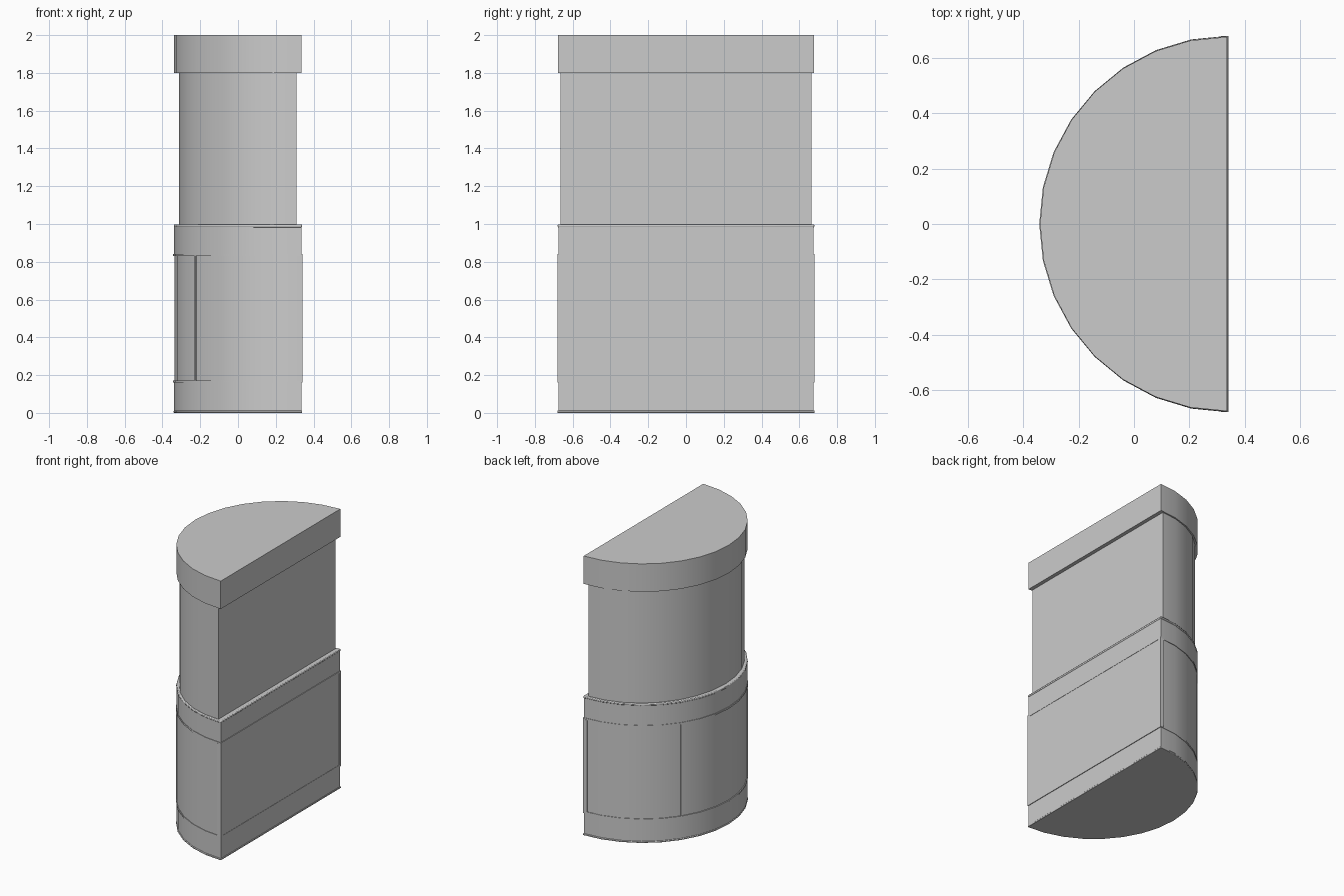
import bpy, bmesh
from math import sin, cos, radians

if "Cube" in bpy.data.objects:
    bpy.data.objects.remove(bpy.data.objects["Cube"])

CX = 0.342   # centre of the half circle, on the flat side
STEP = 11.25


def finish(name, bm, bevel=0):
    bmesh.ops.recalc_face_normals(bm, faces=bm.faces)
    me = bpy.data.meshes.new(name)
    bm.to_mesh(me)
    bm.free()
    ob = bpy.data.objects.new(name, me)
    bpy.context.collection.objects.link(ob)
    if bevel:
        m = ob.modifiers.new("soft_edge", 'BEVEL')
        m.width, m.segments, m.limit_method = bevel, 2, 'ANGLE'
        m.angle_limit = radians(40)
    bpy.context.view_layer.objects.active = ob
    ob.select_set(True)
    bpy.ops.object.shade_smooth_by_angle(angle=radians(30))
    ob.select_set(False)
    return ob


def prism(name, outline, z0, z1, bevel=0):
    bm = bmesh.new()
    face = bm.faces.new([bm.verts.new((x, y, z0)) for x, y in outline])
    top = bmesh.ops.extrude_face_region(bm, geom=[face], use_keep_orig=True)
    verts = [v for v in top['geom'] if isinstance(v, bmesh.types.BMVert)]
    bmesh.ops.translate(bm, vec=(0, 0, z1 - z0), verts=verts)
    return finish(name, bm, bevel)


def arc(rx, ry, cx, a0=-90, a1=90):
    n = max(1, round((a1 - a0) / STEP))
    angles = [radians(a0 + (a1 - a0) * i / n) for i in range(n + 1)]
    return [(cx - rx * cos(a), ry * sin(a)) for a in angles]


def half_round(name, r, z0, z1, cx=CX, ry=None, bevel=0):
    return prism(name, arc(r, ry or r, cx), z0, z1, bevel)


# Base and its thin foot lip
half_round("base", 0.676, 0.0, 0.165, 0.337)
half_round("base_lip", 0.681, 0.0, 0.012, 0.34, bevel=0.003)

# Lower cabinet
half_round("cabinet", 0.676, 0.165, 0.84, 0.34)
half_round("bottom_rail", 0.685, 0.16, 0.172, ry=0.68)
half_round("top_rail", 0.685, 0.83, 0.842, ry=0.68)

# Upright strips framing the two curved doors
for side, s in (("front", -1), ("back", 1)):
    for part, a0, a1 in (("inner", 33.1, 33.9), ("outer", 87.4, 90)):
        outer = arc(0.683, 0.68, CX, a0, a1)
        inner = arc(0.66, 0.66, CX, a0, a1)
        ring = [(x, s * y) for x, y in outer + inner[::-1]]
        prism(f"{side}_{part}_strip", ring, 0.17, 0.832)

# Counter band with a rounded lip
half_round("counter_band", 0.676, 0.84, 0.99, 0.337)
half_round("counter_lip", 0.68, 0.982, 0.998, 0.34, bevel=0.005)

# Upper column and cap
half_round("upper_column", 0.622, 0.99, 1.81, 0.31, ry=0.664)
half_round("cap", 0.677, 1.8, 2.0, 0.337)
